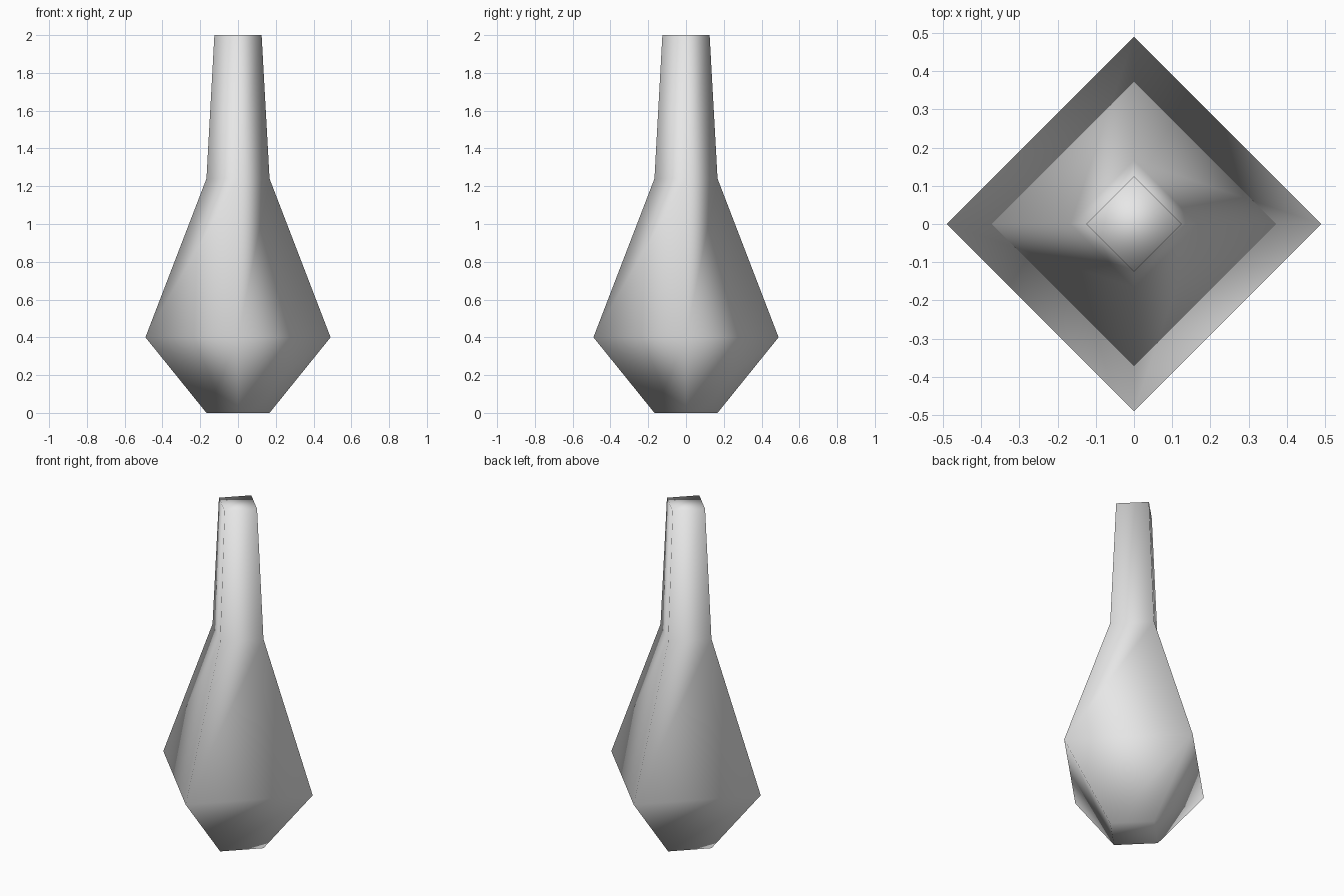
import bpy
import bmesh
from math import cos, sin, pi

if "Cube" in bpy.data.objects:
    bpy.data.objects.remove(bpy.data.objects["Cube"], do_unlink=True)

# Vase colour
grey = bpy.data.materials.new("light_grey")
grey.use_nodes = True
grey.diffuse_color = (0.8, 0.8, 0.8, 1)
grey.node_tree.nodes["Principled BSDF"].inputs["Base Color"].default_value = (0.8, 0.8, 0.8, 1)

# Vase profile: (radius, height) of foot, belly, shoulder and rim
PROFILE = [(0.167, 0.0), (0.49, 0.4), (0.167, 1.24), (0.125, 2.0)]
SIDES = 4


def lathe(name, profile, sides, material):
    """Closed solid with a polygonal ring at each profile point."""
    bm = bmesh.new()
    rings = []
    for r, z in profile:
        angles = [2 * pi * i / sides for i in range(sides)]
        rings.append([bm.verts.new((r * cos(a), r * sin(a), z)) for a in angles])
    for low, high in zip(rings, rings[1:]):
        for i in range(sides):
            j = (i + 1) % sides
            bm.faces.new((low[i], low[j], high[j], high[i]))
    bm.faces.new(rings[0][::-1])
    bm.faces.new(rings[-1])
    for face in bm.faces:
        face.smooth = True
    mesh = bpy.data.meshes.new(name)
    bm.to_mesh(mesh)
    bm.free()
    mesh.materials.append(material)
    obj = bpy.data.objects.new(name, mesh)
    bpy.context.collection.objects.link(obj)
    return obj


# Four-sided vase, softly shaded all over
lathe("vase_body", PROFILE, SIDES, grey)
